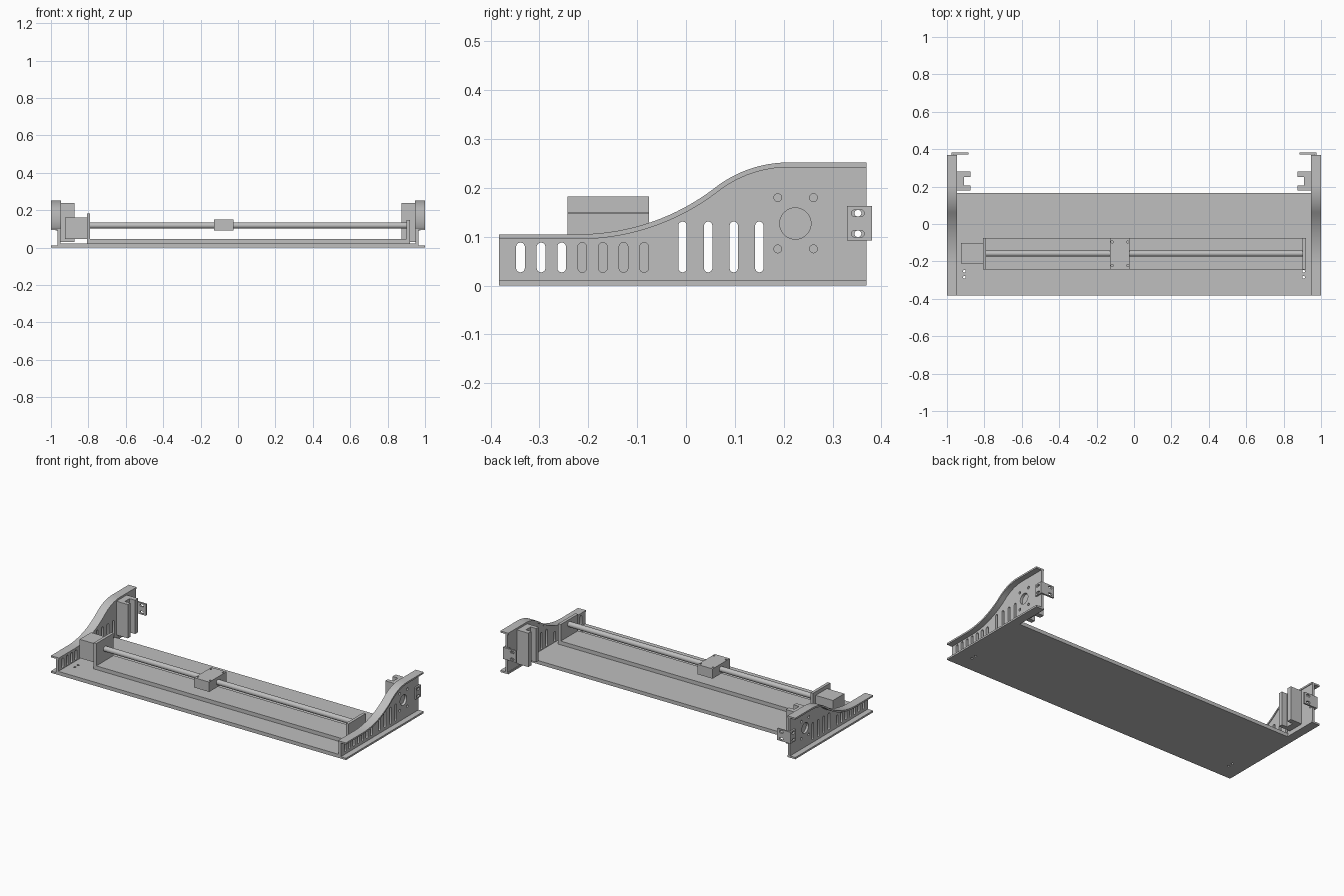
import bpy, bmesh, math

cube = bpy.data.objects.get("Cube")
if cube:
    bpy.data.objects.remove(cube, do_unlink=True)

GREY = (0.52, 0.52, 0.52, 1)
metal = bpy.data.materials.new("light grey metal")
metal.use_nodes = True
metal.diffuse_color = GREY
metal.node_tree.nodes["Principled BSDF"].inputs["Base Color"].default_value = GREY


def finish(name, me):
    me.materials.clear()
    me.materials.append(metal)
    me.shade_smooth()
    me.set_sharp_from_angle(angle=math.radians(30))
    ob = bpy.data.objects.new(name, me)
    bpy.context.collection.objects.link(ob)
    return ob


def plate(name, loops, lo, hi, axis):
    """Extrude an outline with holes along an axis from lo to hi."""
    cu = bpy.data.curves.new(name, "CURVE")
    cu.dimensions = "2D"
    cu.fill_mode = "BOTH"
    cu.extrude = abs(hi - lo) / 2
    for loop in loops:
        sp = cu.splines.new("POLY")
        sp.points.add(len(loop) - 1)
        for p, (u, v) in zip(sp.points, loop):
            p.co = (u, v, 0, 1)
        sp.use_cyclic_u = True
    tmp = bpy.data.objects.new(name, cu)
    bpy.context.collection.objects.link(tmp)
    deps = bpy.context.evaluated_depsgraph_get()
    me = bpy.data.meshes.new_from_object(tmp.evaluated_get(deps))
    bpy.data.objects.remove(tmp, do_unlink=True)
    mid = (lo + hi) / 2
    for vert in me.vertices:
        u, v, w = vert.co
        w += mid
        vert.co = {"x": (w, u, v), "y": (u, w, v), "z": (u, v, w)}[axis]
    bm = bmesh.new()
    bm.from_mesh(me)
    bmesh.ops.remove_doubles(bm, verts=bm.verts, dist=1e-5)
    bmesh.ops.recalc_face_normals(bm, faces=bm.faces)
    bm.to_mesh(me)
    bm.free()
    return finish(name, me)


def rect(u0, u1, v0, v1):
    return [(u0, v0), (u1, v0), (u1, v1), (u0, v1)]


def slot(u, v, du, dv, r, n=24):
    """Rounded slot; du and dv shift the end centres, zero for a circle."""
    pts = []
    for i in range(n):
        a = 2 * math.pi * (i + 0.5) / n
        c, s = math.cos(a), math.sin(a)
        pts.append((u + math.copysign(du, c) + r * c,
                    v + math.copysign(dv, s) + r * s))
    return pts


def box(name, x, y, z):
    return plate(name, [rect(*x, *y)], z[0], z[1], "z")


# Side panel top edge: two tangent arcs, lowered by an offset along the normal
FRONT, BACK, LOW, HIGH = -0.383, 0.37, 0.105, 0.252
START, TURN, END = -0.22, 0.06, 0.21


def top_edge(off):
    theta = 2 * math.atan((HIGH - LOW) / (END - START))
    r1 = (TURN - START) / math.sin(theta)
    r2 = (END - TURN) / math.sin(theta)
    pts = [(FRONT, LOW - off)]
    for i in range(17):
        a = theta * i / 16
        pts.append((START + (r1 + off) * math.sin(a),
                    LOW + r1 - (r1 + off) * math.cos(a)))
    for i in range(1, 17):
        a = theta * (1 - i / 16)
        pts.append((END - (r2 - off) * math.sin(a),
                    HIGH - r2 + (r2 - off) * math.cos(a)))
    return pts + [(BACK, HIGH - off)]


# Base plate with mounting holes
holes = [slot(x, y, 0, 0, 0.007) for x in (-0.907, 0.907) for y in (-0.252, -0.284)]
plate("base_plate", [rect(-0.95, 0.95, FRONT, 0.165)] + holes, 0, 0.022, "z")

# Side panel cutouts
cutouts = [slot(-0.339 + 0.0422 * i, 0.0575, 0, 0.0215, 0.009) for i in range(7)]
cutouts += [slot(-0.007 + 0.0524 * i, 0.079, 0, 0.0435, 0.0085) for i in range(4)]
cutouts.append(slot(0.224, 0.127, 0, 0, 0.032, 40))
cutouts += [slot(y, z, 0, 0, 0.008) for y in (0.188, 0.261) for z in (0.075, 0.18)]
cutouts += [slot(0.352, z, 0, 0, 0.007) for z in (0.106, 0.148)]

# Side panels, guide posts and rear angle brackets, mirrored
for side, s in (("left", 1), ("right", -1)):
    def along_x(a, b):
        return sorted((s * a, s * b))

    web = [(FRONT, 0.005)] + top_edge(0.005) + [(BACK, 0.005)]
    plate(side + "_side_web", [web] + cutouts, *along_x(0.95, 0.965), "x")
    plate(side + "_top_flange", [top_edge(0) + top_edge(0.01)[::-1]],
          *along_x(0.946, 1), "x")
    box(side + "_bottom_flange", along_x(0.946, 1), (FRONT, BACK), (0, 0.011))

    post = [(0.95, 0.18), (0.873, 0.18), (0.873, 0.205), (0.91, 0.205),
            (0.91, 0.25), (0.873, 0.25), (0.873, 0.28), (0.95, 0.28)]
    plate(side + "_guide_post", [[(s * x, y) for x, y in post]], 0.03, 0.237, "z")

    levels = (0.106, 0.148)
    plate(side + "_bracket_side_leg",
          [rect(0.33, 0.381, 0.092, 0.163)]
          + [slot(0.352, z, 0.006, 0, 0.007) for z in levels],
          *along_x(0.965, 0.975), "x")
    plate(side + "_bracket_back_leg",
          [rect(*along_x(0.885, 0.975), 0.092, 0.163)]
          + [slot(s * 0.912, z, 0.006, 0, 0.007) for z in levels],
          0.371, 0.381, "y")

# Linear drive
DEPTH = (-0.243, -0.076)
box("drive_rail", (-0.805, 0.92), DEPTH, (0.022, 0.045))
box("motor_end_plate", (-0.808, -0.79), DEPTH, (0.022, 0.182))
box("far_end_plate", (0.902, 0.92), DEPTH, (0.022, 0.147))
box("motor", (-0.925, -0.806), (-0.212, -0.102), (0.045, 0.16))
plate("drive_rod", [slot(-0.158, 0.118, 0, 0, 0.016, 32)], -0.8, 0.91, "x")

# Carriage with corner screw holes
screws = [slot(x, y, 0, 0, 0.006) for x in (-0.117, -0.033) for y in (-0.222, -0.096)]
plate("carriage", [rect(-0.127, -0.025, *DEPTH)] + screws, 0.09, 0.15, "z")
